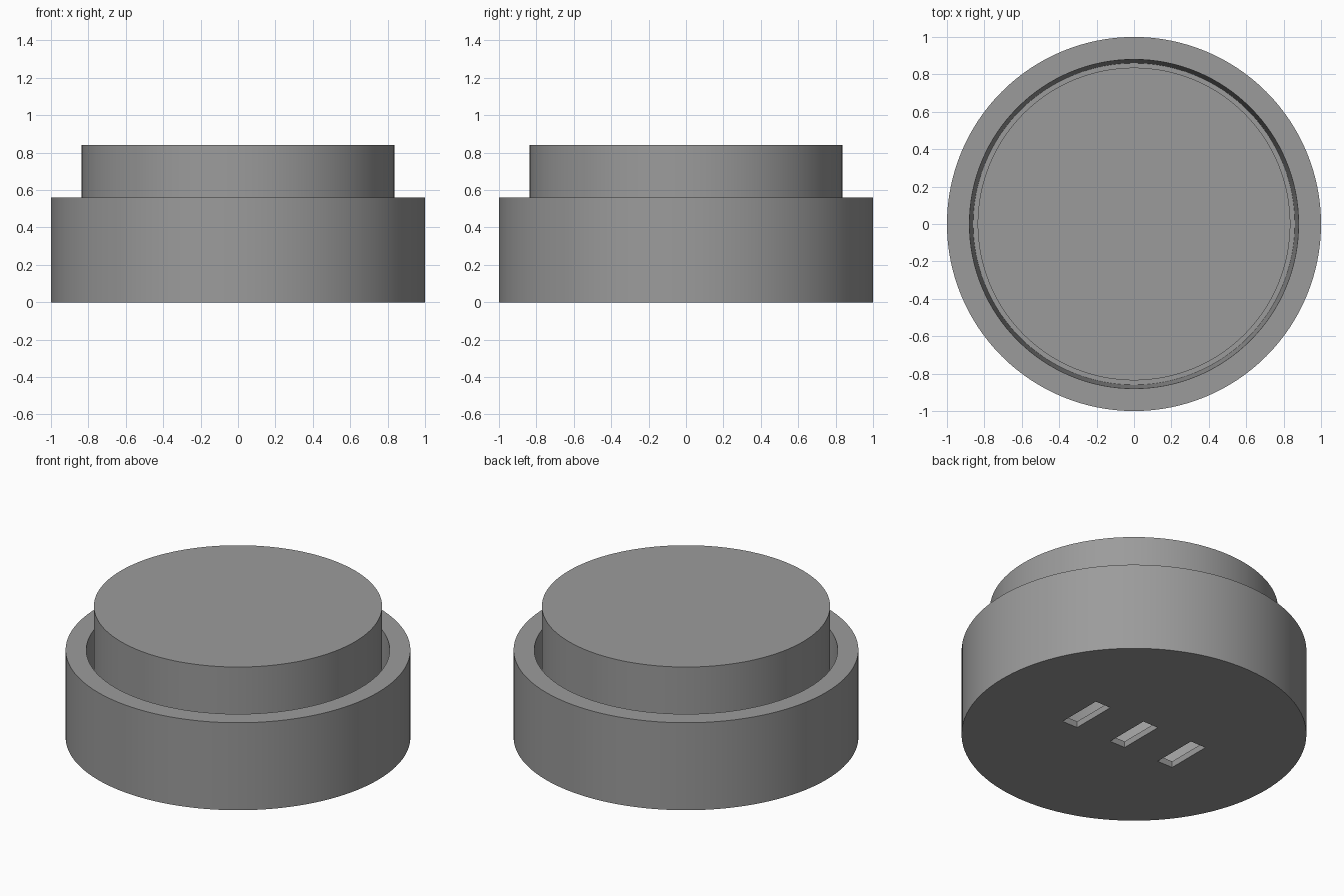
import bpy, bmesh, math

if "Cube" in bpy.data.objects:
    bpy.data.objects.remove(bpy.data.objects["Cube"])

SEGMENTS = 128

grey = bpy.data.materials.new("plain grey")
grey.diffuse_color = (0.33, 0.33, 0.33, 1)
grey.use_nodes = True
grey.node_tree.nodes["Principled BSDF"].inputs["Base Color"].default_value = grey.diffuse_color


def lathe(name, profile):
    """Spin a closed (radius, z) outline; points at radius 0 become poles of flat discs."""
    bm = bmesh.new()
    rings = []
    for r, z in profile:
        rings.append([bm.verts.new((r * math.cos(2 * math.pi * i / SEGMENTS),
                                    r * math.sin(2 * math.pi * i / SEGMENTS), z))
                      for i in range(SEGMENTS)])
    for a, b in zip(rings, rings[1:]):
        for i in range(SEGMENTS):
            j = (i + 1) % SEGMENTS
            bm.faces.new((a[i], a[j], b[j], b[i]))
    # flat discs close both ends of the outline
    bm.faces.new(rings[0])
    bm.faces.new(rings[-1])
    bmesh.ops.recalc_face_normals(bm, faces=bm.faces)
    mesh = bpy.data.meshes.new(name)
    bm.to_mesh(mesh)
    bm.free()
    mesh.materials.append(grey)
    obj = bpy.data.objects.new(name, mesh)
    bpy.context.collection.objects.link(obj)
    return obj


def activate(obj):
    bpy.ops.object.select_all(action='DESELECT')
    obj.select_set(True)
    bpy.context.view_layer.objects.active = obj


# Cup-shaped housing with a slightly tapered well
housing = lathe("housing", [(1, 0), (1, 0.56), (0.88, 0.56), (0.86, 0.04)])

# Three slots through the housing floor
for x in (-0.36, 0, 0.36):
    bpy.ops.mesh.primitive_cube_add(size=1, location=(x, 0, 0.02))
    cutter = bpy.context.object
    cutter.name = "slot_cutter"
    cutter.scale = (0.11, 0.30, 0.1)
    cutter.data.materials.append(grey)
    cutter.hide_render = True
    activate(housing)
    mod = housing.modifiers.new("slot", 'BOOLEAN')
    mod.operation = 'DIFFERENCE'
    mod.solver = 'EXACT'
    mod.object = cutter
    bpy.ops.object.modifier_apply(modifier=mod.name)
    bpy.data.objects.remove(cutter)

# Hollow push cap standing in the well
cap = lathe("push_cap", [(0.836, 0.84), (0.836, 0.04), (0.79, 0.04), (0.79, 0.79)])

for obj in (housing, cap):
    activate(obj)
    bpy.ops.object.shade_smooth_by_angle(angle=math.radians(30))
